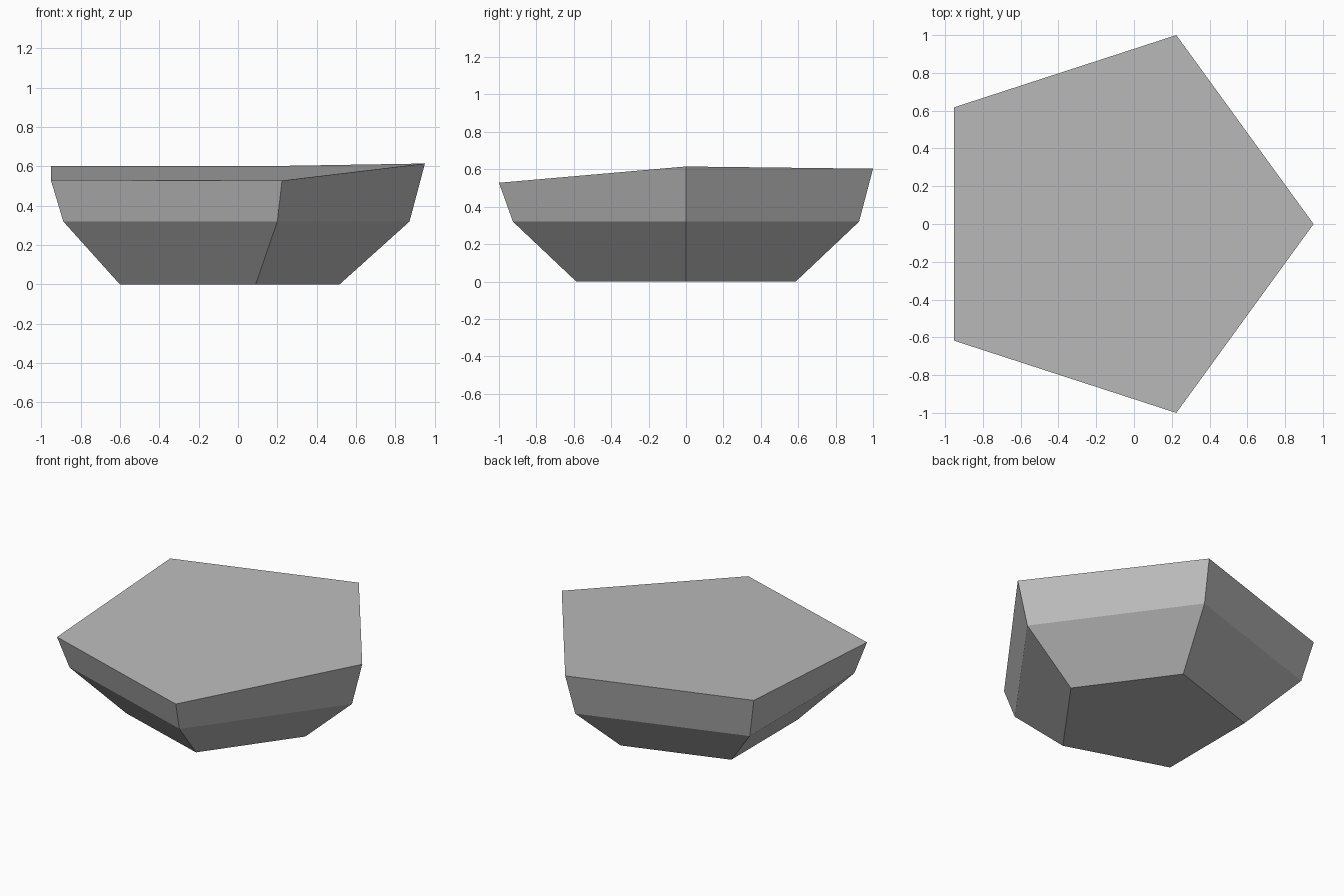
import bpy, bmesh
from math import sin, cos, tau

cube = bpy.data.objects.get("Cube")
if cube:
    bpy.data.objects.remove(cube, do_unlink=True)

# Stone colour
grey = bpy.data.materials.new("stone grey")
grey.use_nodes = True
colour = (0.5, 0.5, 0.5, 1)
grey.diffuse_color = colour
bsdf = next(n for n in grey.node_tree.nodes if n.type == 'BSDF_PRINCIPLED')
bsdf.inputs["Base Color"].default_value = colour

SIDES = 5
CENTRE_X = -0.101


def ring(bm, radius, heights):
    """One pentagonal ring, first corner pointing to +x."""
    return [bm.verts.new((CENTRE_X + radius * cos(tau * i / SIDES),
                          radius * sin(tau * i / SIDES), heights[i]))
            for i in range(SIDES)]


# Five-sided stone: flat base, flared belly, steeper rim, uneven top
bm = bmesh.new()
rings = [ring(bm, 0.617, [0] * SIDES),
         ring(bm, 0.973, [0.32] * SIDES),
         ring(bm, 1.0515, [0.615, 0.603, 0.602, 0.531, 0.528])]
for low, high in zip(rings, rings[1:]):
    for i in range(SIDES):
        j = (i + 1) % SIDES
        bm.faces.new((low[i], low[j], high[j], high[i]))
bm.faces.new(rings[0][::-1])
bm.faces.new(rings[-1])

mesh = bpy.data.meshes.new("stone")
bm.to_mesh(mesh)
bm.free()
mesh.materials.append(grey)
stone = bpy.data.objects.new("stone", mesh)
bpy.context.collection.objects.link(stone)
